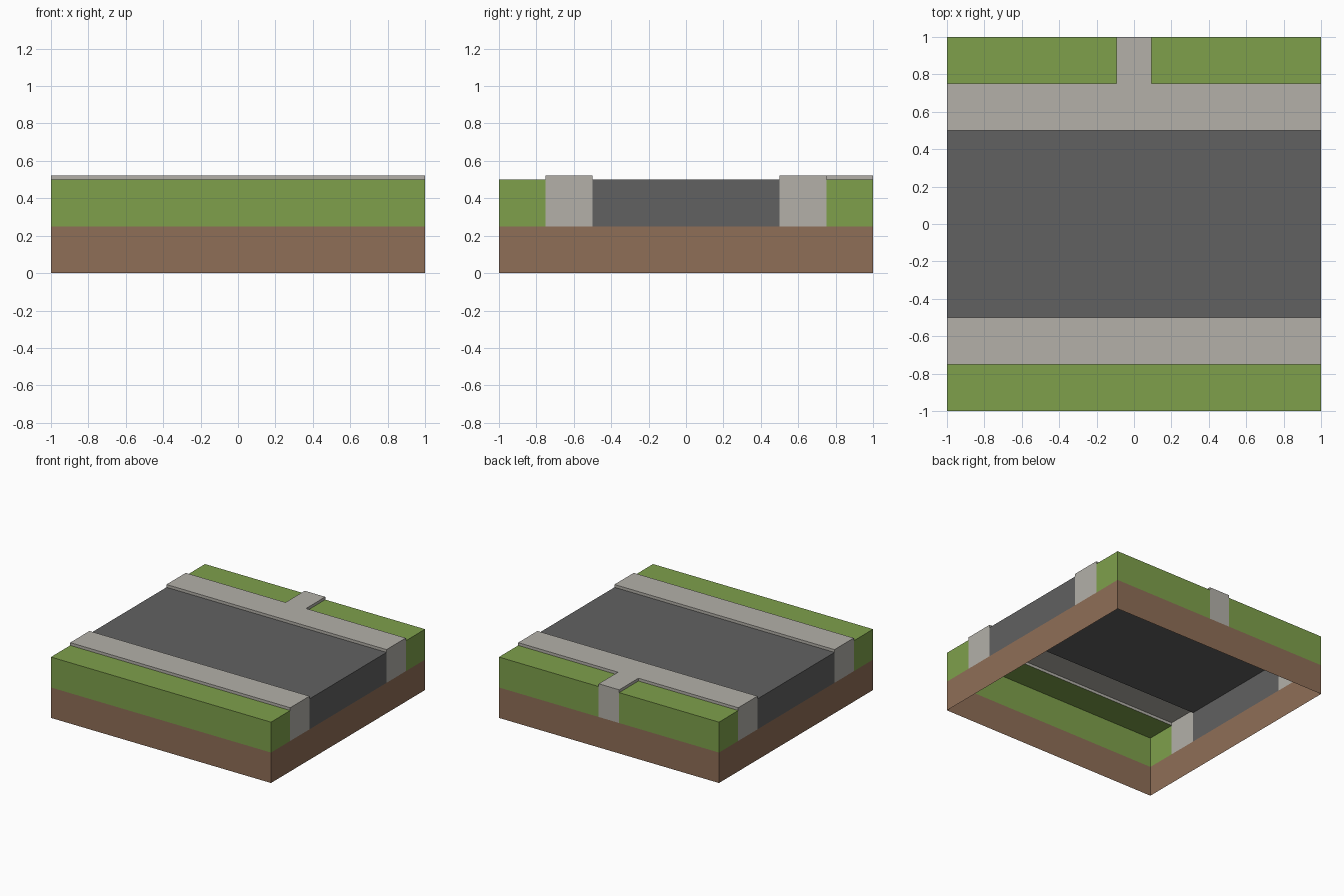
import bpy, bmesh, math

if "Cube" in bpy.data.objects:
    bpy.data.objects.remove(bpy.data.objects["Cube"])

SOIL_TOP, FLAT, KERB = 0.25, 0.5, 0.523


def material(name, rgb):
    m = bpy.data.materials.new(name)
    lin = [((c / 255 + 0.055) / 1.055) ** 2.4 for c in rgb]
    m.diffuse_color = (*lin, 1)
    m.use_nodes = True
    m.node_tree.nodes["Principled BSDF"].inputs["Base Color"].default_value = m.diffuse_color
    return m


def make_object(name, mat, quads):
    """Weld quads into one open skin and merge the coplanar ones."""
    bm = bmesh.new()
    for q in quads:
        bm.faces.new([bm.verts.new(p) for p in q])
    bmesh.ops.remove_doubles(bm, verts=bm.verts, dist=1e-4)
    bmesh.ops.dissolve_limit(bm, angle_limit=math.radians(1),
                             verts=bm.verts, edges=bm.edges)
    me = bpy.data.meshes.new(name)
    bm.to_mesh(me)
    bm.free()
    me.materials.append(mat)
    bpy.context.collection.objects.link(bpy.data.objects.new(name, me))


def wall(a, b, z0, z1):
    """Upright quad, a to b runs anticlockwise round the block."""
    return [(*a, z0), (*b, z0), (*b, z1), (*a, z1)]


brown = material("soil brown", (143, 110, 87))
green = material("grass green", (126, 160, 75))
asphalt = material("asphalt grey", (97, 97, 97))
concrete = material("pavement grey", (179, 176, 169))

# Soil: four-sided band, open below
ring = [(-1, -1), (1, -1), (1, 1), (-1, 1)]
make_object("soil_base", brown,
            [wall(ring[i], ring[(i + 1) % 4], 0, SOIL_TOP) for i in range(4)])

# Ground layer: a hollow skin laid out on a plan grid (rows front to back)
xs = [-1, -0.093, 0.093, 1]
ys = [-1, -0.75, -0.5, 0.5, 0.75, 1]
plan = [["front_grass"] * 3,
        ["front_pavement"] * 3,
        ["road"] * 3,
        ["back_pavement"] * 3,
        ["back_grass_left", "back_pavement", "back_grass_right"]]


def height(i, j):
    if 0 <= i < 3 and 0 <= j < 5:
        return KERB if "pavement" in plan[j][i] else FLAT
    return SOIL_TOP


parts = {}
for j, row in enumerate(plan):
    for i, kind in enumerate(row):
        quads = parts.setdefault(kind, [])
        h = height(i, j)
        c = [(xs[i], ys[j]), (xs[i + 1], ys[j]),
             (xs[i + 1], ys[j + 1]), (xs[i], ys[j + 1])]
        quads.append([(*p, h) for p in c])
        # kerb steps and outer walls wherever the neighbour is lower
        for k, (di, dj) in enumerate([(0, -1), (1, 0), (0, 1), (-1, 0)]):
            low = height(i + di, j + dj)
            if low < h:
                quads.append(wall(c[k], c[(k + 1) % 4], low, h))

for kind, quads in parts.items():
    mat = concrete if "pavement" in kind else asphalt if kind == "road" else green
    make_object(kind, mat, quads)
